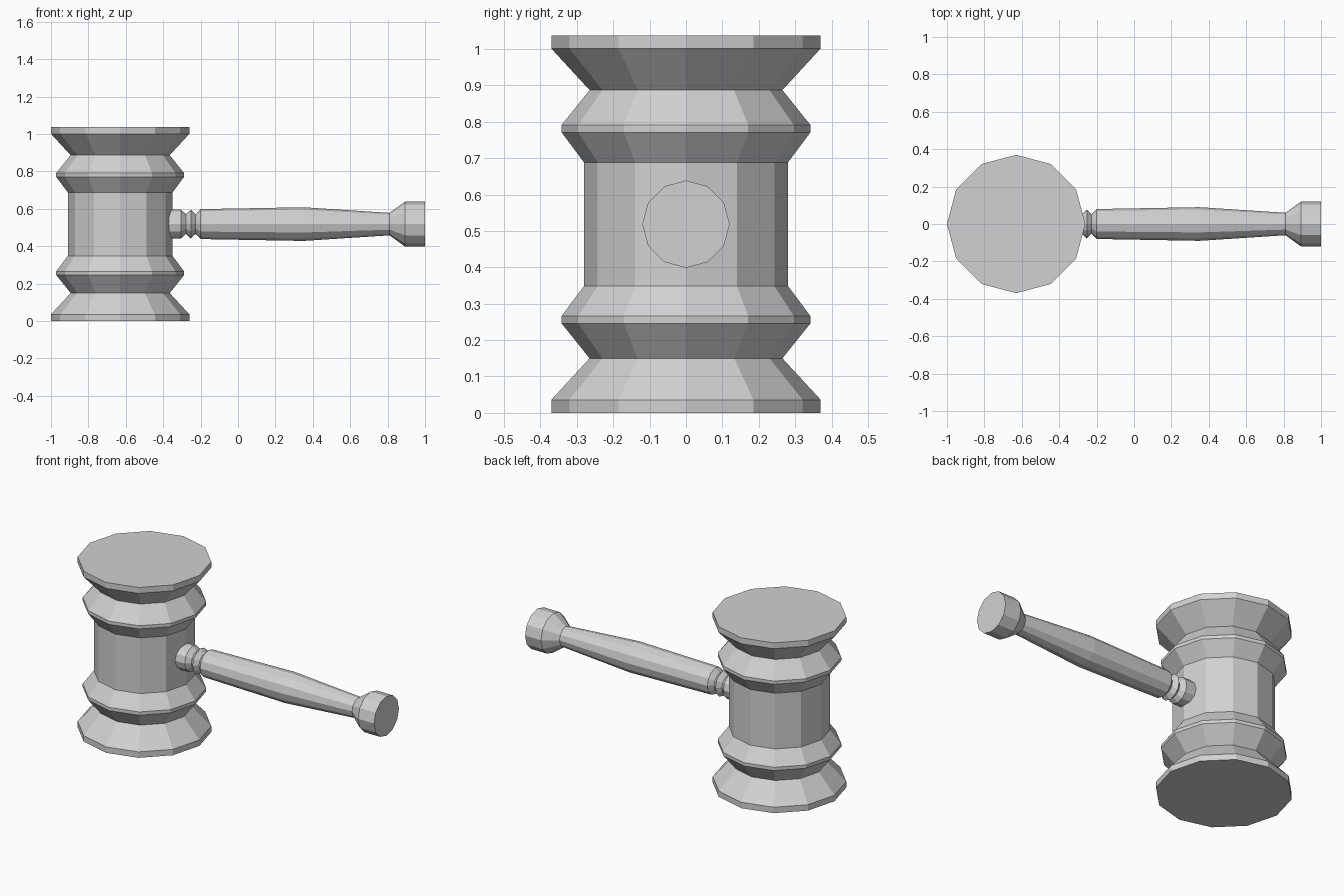
import bpy, bmesh
from math import cos, sin, pi
from mathutils import Matrix

cube = bpy.data.objects.get("Cube")
if cube:
    bpy.data.objects.remove(cube, do_unlink=True)

SIDES = 12
HEIGHT = 1.037

# One plain grey for the whole gavel
grey = bpy.data.materials.new("light grey")
grey.use_nodes = True
colour = (0.64, 0.64, 0.64, 1)
grey.diffuse_color = colour
grey.node_tree.nodes["Principled BSDF"].inputs["Base Color"].default_value = colour


def lathe(name, profile, placement):
    """Turn (radius, height) points around local z, cap both ends, flat shaded."""
    bm = bmesh.new()
    rings = []
    for r, h in profile:
        angles = [2 * pi * i / SIDES for i in range(SIDES)]
        rings.append([bm.verts.new((r * cos(a), r * sin(a), h)) for a in angles])
    for low, high in zip(rings, rings[1:]):
        for i in range(SIDES):
            j = (i + 1) % SIDES
            bm.faces.new((low[i], low[j], high[j], high[i]))
    bm.faces.new(rings[0][::-1])
    bm.faces.new(rings[-1])
    bm.transform(placement)
    bmesh.ops.recalc_face_normals(bm, faces=bm.faces)
    mesh = bpy.data.meshes.new(name)
    bm.to_mesh(mesh)
    bm.free()
    mesh.materials.append(grey)
    obj = bpy.data.objects.new(name, mesh)
    bpy.context.collection.objects.link(obj)
    return obj


# Head: lower half profile, mirrored to the upper half
lower = [(0.37, 0), (0.37, 0.036), (0.265, 0.15), (0.342, 0.246),
         (0.342, 0.266), (0.28, 0.349)]
upper = [(r, HEIGHT - h) for r, h in reversed(lower)]
lathe("head", lower + upper, Matrix.Translation((-0.63, 0, 0)))

# Handle: collar, bead, grip and flared end, lying along x
handle = [(0.077, -0.38), (0.077, -0.305), (0.052, -0.278), (0.077, -0.252),
          (0.052, -0.226), (0.08, -0.2), (0.09, 0.35), (0.06, 0.81),
          (0.12, 0.893), (0.12, 1.0)]
lathe("handle", handle,
      Matrix.Translation((0, 0, HEIGHT / 2)) @ Matrix.Rotation(pi / 2, 4, 'Y'))
